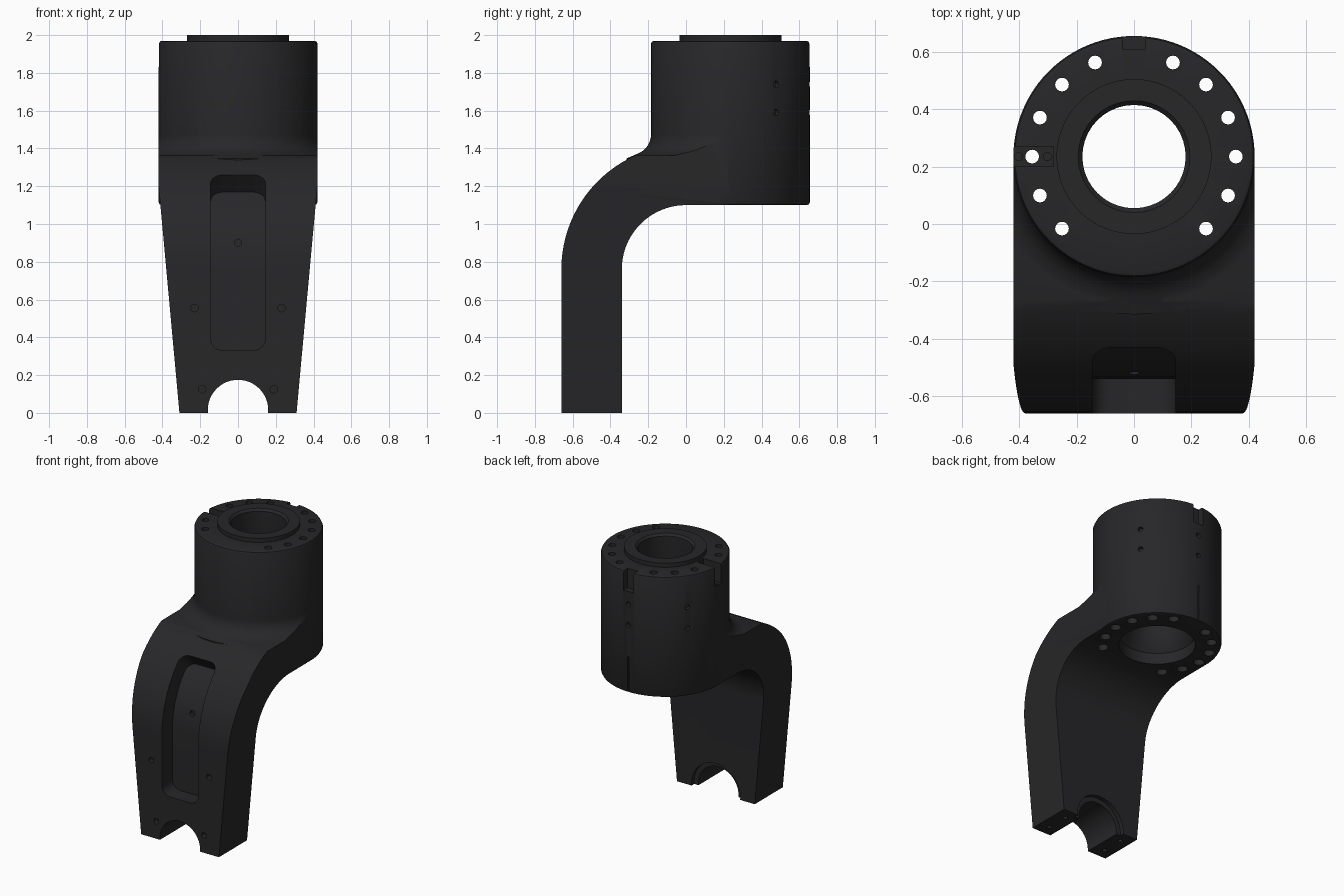
import bpy, bmesh, math
from mathutils import Matrix, Vector

if "Cube" in bpy.data.objects:
    bpy.data.objects.remove(bpy.data.objects["Cube"])

CY = 0.235            # y of the barrel axis
ELBOW_Z = 0.76        # centre height of the elbow arcs


def finish(bm, name):
    bmesh.ops.remove_doubles(bm, verts=bm.verts[:], dist=1e-5)
    bmesh.ops.recalc_face_normals(bm, faces=bm.faces[:])
    me = bpy.data.meshes.new(name)
    bm.to_mesh(me)
    bm.free()
    ob = bpy.data.objects.new(name, me)
    bpy.context.collection.objects.link(ob)
    return ob


def prism(name, pts, axis, lo, hi, round_edges=(), radius=0.0):
    """Extrude a 2D outline along x (pts = y,z) or y (pts = x,z)."""
    bm = bmesh.new()

    def ring(t):
        return [bm.verts.new((t, a, b) if axis == 'x' else (a, t, b)) for a, b in pts]
    v0, v1 = ring(lo), ring(hi)
    n = len(pts)
    bm.faces.new(v0)
    bm.faces.new(v1[::-1])
    for i in range(n):
        j = (i + 1) % n
        bm.faces.new((v0[i], v0[j], v1[j], v1[i]))
    if round_edges:
        bmesh.ops.recalc_face_normals(bm, faces=bm.faces[:])
        es = [bm.edges.get((v[i], v[j])) for v in (v0, v1) for i, j in round_edges]
        bmesh.ops.bevel(bm, geom=es, offset=radius, segments=6, profile=0.5, affect='EDGES')
    return finish(bm, name)


def add_lathe(bm, prof, n, x=0.0, y=CY):
    """Revolve an (r, z) profile that starts and ends on the axis."""
    rings = []
    for k in range(n):
        a = 2 * math.pi * k / n
        rings.append([bm.verts.new((x + r * math.cos(a), y + r * math.sin(a), z)) for r, z in prof])
    for k in range(n):
        p, q = rings[k], rings[(k + 1) % n]
        for i in range(len(prof) - 1):
            bm.faces.new((p[i], q[i], q[i + 1], p[i + 1]))


def lathe(name, prof, n):
    bm = bmesh.new()
    add_lathe(bm, prof, n)
    return finish(bm, name)


def add_cyl(bm, loc, direction, r, depth, n=14):
    rot = Vector((0, 0, 1)).rotation_difference(Vector(direction)).to_matrix().to_4x4()
    bmesh.ops.create_cone(bm, cap_ends=True, segments=n, radius1=r, radius2=r, depth=depth,
                          matrix=Matrix.Translation(loc) @ rot)


def add_box(bm, c, s):
    bmesh.ops.create_cube(bm, size=1, matrix=Matrix.Translation(c) @ Matrix.Diagonal((*s, 1)))


def boolean(ob, tool, op):
    m = ob.modifiers.new("bool", 'BOOLEAN')
    m.operation, m.object, m.solver = op, tool, 'EXACT'
    dg = bpy.context.evaluated_depsgraph_get()
    me = bpy.data.meshes.new_from_object(ob.evaluated_get(dg))
    ob.modifiers.clear()
    ob.data = me
    bpy.data.objects.remove(tool)


def arc(R, a0, a1, n):
    out = []
    for i in range(n + 1):
        a = math.radians(a0 + (a1 - a0) * i / n)
        out.append((-R * math.cos(a), ELBOW_Z + R * math.sin(a)))
    return out


# bent arm: side profile
side = [(-0.66, -0.1)] + arc(0.66, 0, 65.9, 18) + [(0.22, 1.362), (0.22, 1.101)]
side += arc(0.34, 0, 90, 20)[::-1] + [(-0.34, -0.1)]
arm = prism("knuckle_arm", side, 'x', -0.6, 0.6)

# blend flare where the arm meets the barrel
flare = [(0, 1.2), (0.55, 1.2), (0.55, 1.347)]
for d in (70, 58, 46, 34, 22, 11, 0):
    t = math.radians(d)
    flare.append((0.53 - 0.11 * math.cos(t), 1.475 - 0.11 * math.sin(t)))
flare += [(0, 1.475)]
boolean(arm, lathe("blend_flare", flare, 96), 'UNION')

# tapered front outline with the half-round axle notch
outline = [(0.31, 0), (0.42, 1.2), (0.42, 1.6), (-0.42, 1.6), (-0.42, 1.2), (-0.31, 0), (-0.16, 0)]
outline += [(-0.16 * math.cos(math.pi * i / 24), 0.015 + 0.16 * math.sin(math.pi * i / 24))
            for i in range(25)] + [(0.16, 0)]
boolean(arm, prism("outline", outline, 'y', -1, 0.228), 'INTERSECT')

# barrel with raised lip
barrel = [(0, 1.1), (0.405, 1.1), (0.4155, 1.1045), (0.4205, 1.115), (0.4205, 1.955),
          (0.4155, 1.9655), (0.405, 1.97), (0.27, 1.97), (0.27, 2.0), (0, 2.0)]
boolean(arm, lathe("barrel", barrel, 96), 'UNION')

# bore with wide recess below
bore = [(0, 1.0), (0.25, 1.0), (0.25, 1.18), (0.235, 1.2), (0.18, 1.3), (0.18, 1.985), (0.205, 2.01), (0, 2.01)]
boolean(arm, lathe("bore", bore, 40), 'DIFFERENCE')

# bolt circle, counterbored from below
bm = bmesh.new()
for deg in (-45, -22.5, 0, 22.5, 45, 67.5):
    for s in (-1, 1):
        a = math.radians(deg)
        add_lathe(bm, [(0, 1.0), (0.036, 1.0), (0.036, 1.15), (0.024, 1.15), (0.024, 2.1), (0, 2.1)],
                  16, s * 0.355 * math.cos(a), CY + 0.355 * math.sin(a))
boolean(arm, finish(bm, "bolt_holes"), 'DIFFERENCE')

# front pocket following the elbow
k0 = math.degrees(math.asin(0.5 / 0.66))
angles = (0, 9, 18, 27, 36, k0)
path_out = [(-0.71, 0.33)] + [arc(0.71, a, a, 1)[0] for a in angles]
path_in = [(-0.54, 0.33)] + [arc(0.54, a, a, 1)[0] for a in angles]
n = len(path_out)
pocket = prism("pocket", path_out + path_in[::-1], 'x', -0.145, 0.145,
               ((n - 1, n), (2 * n - 1, 0)), 0.065)
boolean(arm, pocket, 'DIFFERENCE')

# rim notches, back slot and rear step around the axle notch
bm = bmesh.new()
add_box(bm, (-0.38, CY, 1.93), (0.2, 0.07, 0.2))
add_box(bm, (0, 0.66, 1.93), (0.08, 0.1, 0.2))
add_box(bm, (0, 0.66, 1.22), (0.012, 0.03, 0.28))
add_cyl(bm, (0, -0.34, 0.015), (0, 1, 0), 0.195, 0.06, 40)
boolean(arm, finish(bm, "notches"), 'DIFFERENCE')

# small screw holes
bm = bmesh.new()
for x, z in ((0.23, 0.555), (0.19, 0.125)):
    for s in (-1, 1):
        add_cyl(bm, (s * x, -0.66, z), (0, 1, 0), 0.02, 0.08)
add_cyl(bm, (0, -0.54, 0.9), (0, 1, 0), 0.02, 0.08)
for s in (-1, 1):
    for y in (-0.58, -0.42):
        add_cyl(bm, (s * 0.235, y, 0), (0, 0, 1), 0.016, 0.08)
for z in (1.74, 1.59):
    for deg in (35, 90, 145):
        a = math.radians(deg)
        d = Vector((math.cos(a), math.sin(a), 0))
        add_cyl(bm, Vector((0, CY, z)) + d * 0.43, d, 0.017, 0.07)
for x in (-0.402, -0.302):
    add_cyl(bm, (x, CY, 1.83), (0, 0, 1), 0.014, 0.08)
boolean(arm, finish(bm, "screw_holes"), 'DIFFERENCE')

# black finish and shading
mat = bpy.data.materials.new("black_metal")
mat.diffuse_color = (0.02, 0.02, 0.022, 1)
mat.use_nodes = True
mat.node_tree.nodes["Principled BSDF"].inputs["Base Color"].default_value = mat.diffuse_color
arm.data.materials.clear()
arm.data.materials.append(mat)
bpy.ops.object.select_all(action='DESELECT')
bpy.context.view_layer.objects.active = arm
arm.select_set(True)
bpy.ops.object.shade_smooth_by_angle(angle=math.radians(30))
